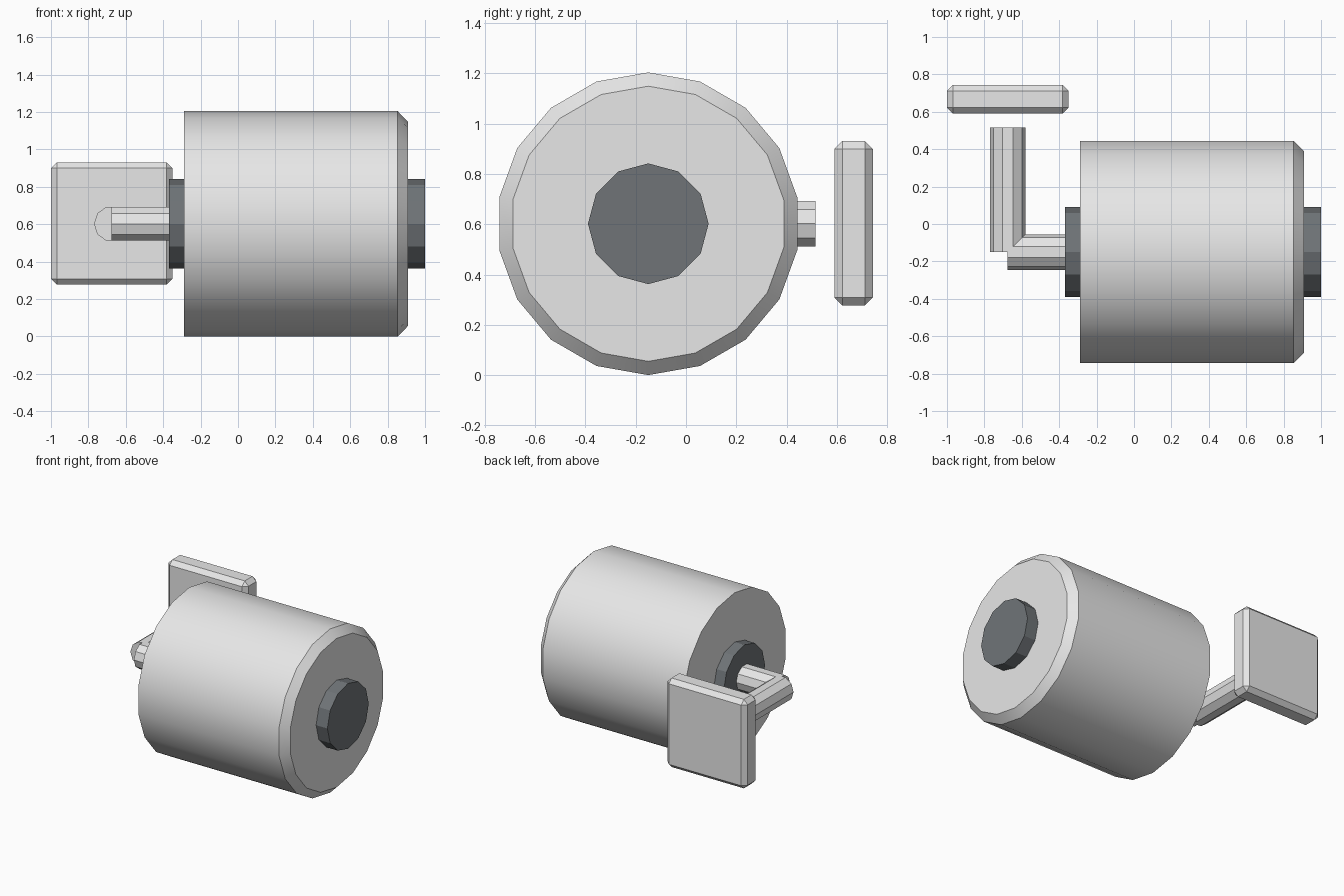
import bpy, math
from mathutils import Matrix

old = bpy.data.objects.get("Cube")
if old:
    bpy.data.objects.remove(old, do_unlink=True)

AXIS_Y, AXIS_Z = -0.15, 0.602   # shared axis of drum, axle and crank


def material(name, rgb):
    mat = bpy.data.materials.new(name)
    mat.use_nodes = True
    mat.diffuse_color = (*rgb, 1)
    mat.node_tree.nodes["Principled BSDF"].inputs["Base Color"].default_value = (*rgb, 1)
    return mat


light_grey = material("light_grey", (0.8, 0.8, 0.8))
dark_grey = material("dark_grey", (0.16, 0.175, 0.187))


def finish(name, mat):
    obj = bpy.context.object
    obj.name = obj.data.name = name
    obj.data.materials.append(mat)
    return obj


def rod(name, mat, sides, radius, start, end, axis, turn=0.0, cross=0.0):
    """Prism from start to end along x or y; turn spins it about its own axis."""
    bpy.ops.mesh.primitive_cylinder_add(vertices=sides, radius=radius, depth=end - start)
    obj = finish(name, mat)
    lay = Matrix.Rotation(math.pi / 2, 4, "Y" if axis == "X" else "X")
    obj.data.transform(lay @ Matrix.Rotation(turn, 4, "Z"))
    mid = (start + end) / 2
    obj.location = (mid, AXIS_Y, AXIS_Z) if axis == "X" else (cross, mid, AXIS_Z)
    return obj


# Drum with one chamfered rim
drum = rod("drum", light_grey, 18, 0.602, -0.29, 0.908, "X", math.pi / 2)
weights = drum.data.attributes.new("bevel_weight_edge", "FLOAT", "EDGE")
for edge in drum.data.edges:
    if all(drum.data.vertices[v].co.x > 0 for v in edge.vertices):
        weights.data[edge.index].value = 1.0
chamfer = drum.modifiers.new("rim_chamfer", "BEVEL")
chamfer.limit_method = "WEIGHT"
chamfer.width = 0.054
chamfer.segments = 1
bpy.ops.object.modifier_apply(modifier=chamfer.name)
bpy.ops.object.shade_smooth_by_angle(angle=math.radians(30))

# Axle running through the drum
rod("axle", dark_grey, 12, 0.24, -0.37, 1.0, "X")

# Crank: two rods meeting at a right angle
rod("crank_arm", light_grey, 10, 0.095, -0.675, -0.3, "X")
rod("crank_handle", light_grey, 10, 0.095, -0.15, 0.515, "Y", math.pi / 2, -0.675)

# Chamfered square plate behind the crank
bpy.ops.mesh.primitive_cube_add(size=1, location=(-0.675, 0.667, 0.604))
plate = finish("plate", light_grey)
plate.scale = (0.65, 0.152, 0.654)
bpy.ops.object.transform_apply(location=False, rotation=False, scale=True)
bevel = plate.modifiers.new("edge_chamfer", "BEVEL")
bevel.width = 0.031
bevel.segments = 1
bpy.ops.object.modifier_apply(modifier=bevel.name)
